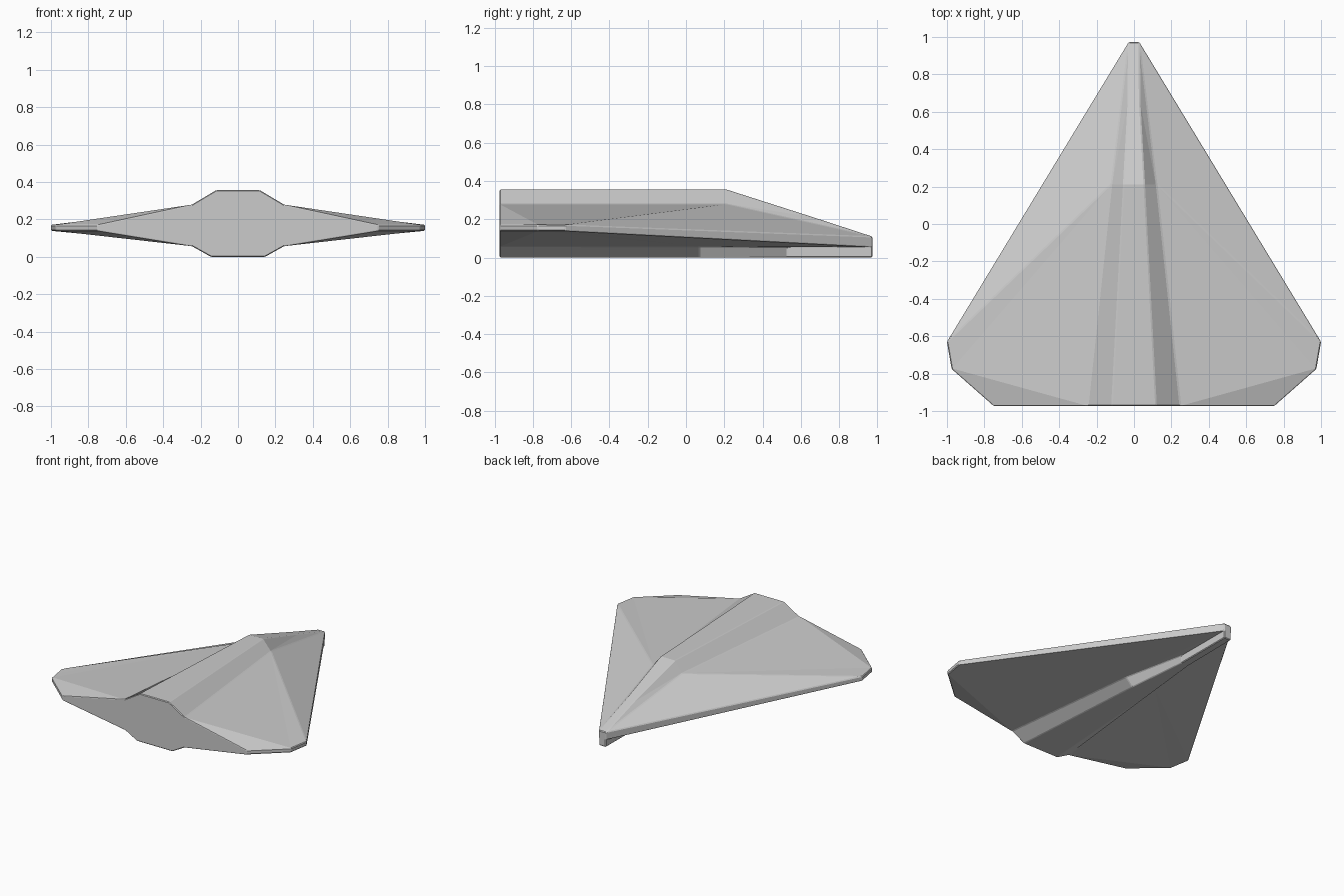
import bpy, bmesh, math

if "Cube" in bpy.data.objects:
    bpy.data.objects.remove(bpy.data.objects["Cube"])

TAIL, NOSE = -0.973, 0.973

# right-half key points: top ridge, shoulder, wing rim, lower shoulder, keel
P = {
    "r0": (.118, TAIL, .356), "r1": (.056, .21, .356), "r2": (.031, .66, .212), "r3": (.028, NOSE, .11),
    "s0": (.247, TAIL, .279), "s1": (.12, .215, .279),
    "l0": (.247, TAIL, .057), "l1": (.128, .07, .057), "l2": (.031, .53, .055), "l3": (.028, NOSE, .055),
    "k0": (.145, TAIL, 0), "k1": (.075, .07, 0), "k2": (.031, .53, 0), "k3": (.028, NOSE, 0),
}
rim = [(1.0, -.63), (.988, -.70), (.975, -.775), (.75, TAIL)]
for i, (x, y) in enumerate(rim):
    P[f"t{i}"] = (x, y, .171)
    P[f"b{i}"] = (x, y, .139)
# centreline partners
for n in ("r0", "r1", "r2", "r3", "k0", "k1", "k2", "k3", "l3"):
    P["c" + n] = (0, *P[n][1:])

FACES = [
    # spine top and sloped flanks
    "cr0 r0 r1 cr1", "cr1 r1 r2 cr2", "cr2 r2 r3 cr3", "r0 s0 s1 r1", "r1 s1 r2",
    # wing top
    "s1 r3 r2", "s1 t0 r3", "s1 t1 t0", "s1 t2 t1", "s0 t2 s1", "s0 t3 t2",
    # wing rim
    "r3 t0 b0 l3", "t0 t1 b1 b0", "t1 t2 b2 b1", "t2 t3 b3 b2",
    # wing underside
    "l1 l2 l3", "l1 l3 b0", "l1 b0 b1", "l1 b1 b2", "l0 l1 b2", "l0 b2 b3",
    # keel
    "l0 k0 k1 l1", "l1 k1 k2 l2", "l2 k2 k3 l3",
    "ck0 ck1 k1 k0", "ck1 ck2 k2 k1", "ck2 ck3 k3 k2",
    # tail plate and nose plate
    "cr0 ck0 k0 l0 s0 r0", "s0 l0 b3 t3", "cr3 r3 l3 cl3", "cl3 l3 k3 ck3",
]

bm = bmesh.new()
v = {n: bm.verts.new(co) for n, co in P.items()}
for f in FACES:
    bm.faces.new([v[n] for n in f.split()])
# mirror to the left half and weld the centreline
bmesh.ops.mirror(bm, geom=bm.verts[:] + bm.edges[:] + bm.faces[:], axis='X', merge_dist=1e-5)
bmesh.ops.remove_doubles(bm, verts=bm.verts, dist=1e-5)
bmesh.ops.recalc_face_normals(bm, faces=bm.faces)

mesh = bpy.data.meshes.new("delta_hull")
bm.to_mesh(mesh)
bm.free()
hull = bpy.data.objects.new("delta_hull", mesh)
bpy.context.collection.objects.link(hull)

# narrow chamfer on the panel edges
bevel = hull.modifiers.new("edge_chamfer", 'BEVEL')
bevel.width = 0.005
bevel.segments = 1
bevel.limit_method = 'ANGLE'
bevel.angle_limit = math.radians(20)
